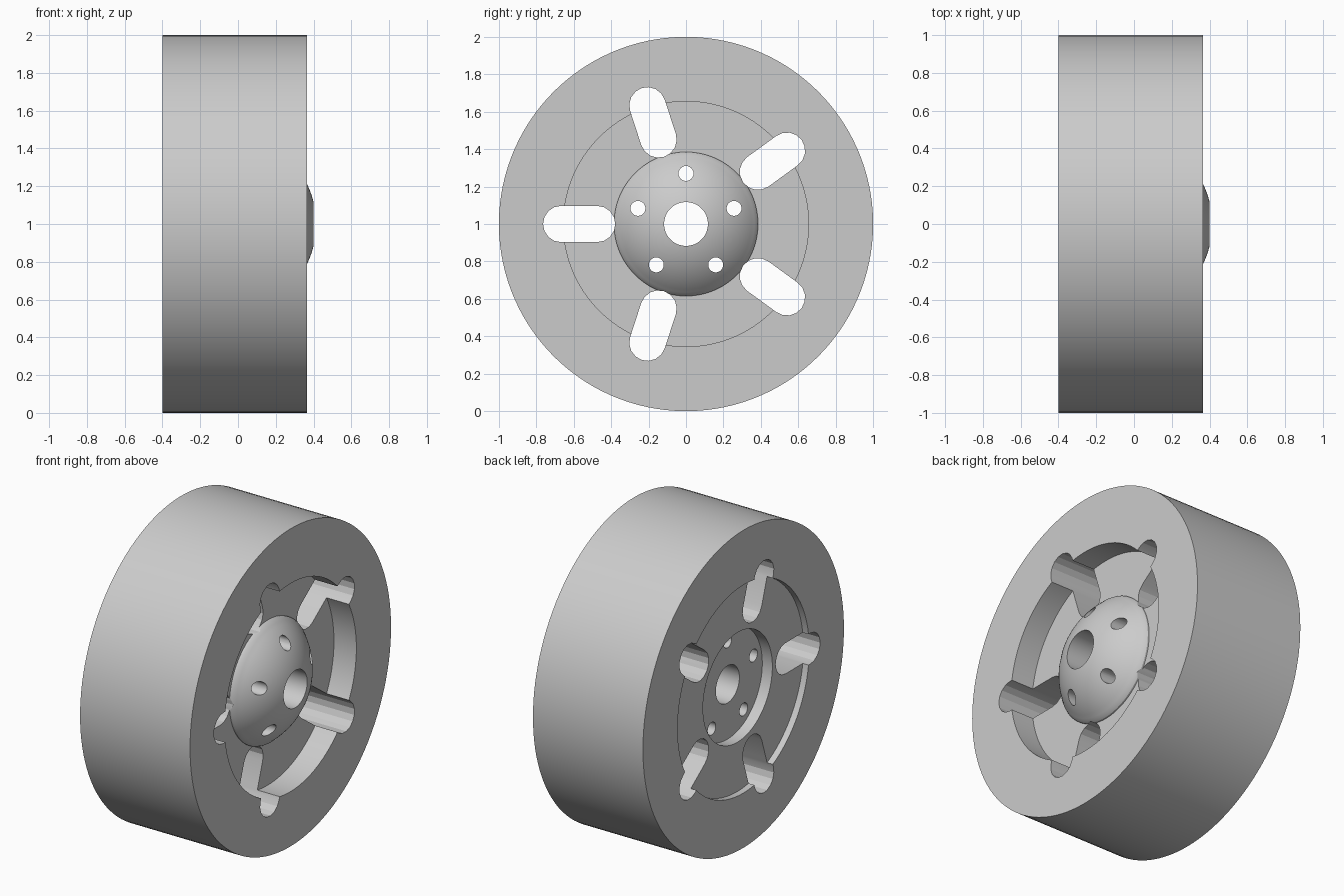
import bpy, bmesh, math
from mathutils import Matrix, Vector

cube = bpy.data.objects.get("Cube")
if cube:
    bpy.data.objects.remove(cube, do_unlink=True)

grey = bpy.data.materials.new("light_grey")
grey.use_nodes = True
grey.diffuse_color = (0.6, 0.6, 0.6, 1)
grey.node_tree.nodes["Principled BSDF"].inputs["Base Color"].default_value = (0.6, 0.6, 0.6, 1)

AXLE_Z = 1.0
FRONT, BACK = 0.366, -0.40      # side faces of the tread
FLOOR_F, FLOOR_B = 0.21, -0.36  # web faces inside the recesses
HUB_B = -0.29                   # floor of the hub pocket
RECESS, HUB, POCKET, BORE = 0.655, 0.385, 0.345, 0.117
DOME_R = 0.48


def make_object(name, bm):
    bmesh.ops.recalc_face_normals(bm, faces=bm.faces)
    mesh = bpy.data.meshes.new(name)
    bm.to_mesh(mesh)
    bm.free()
    mesh.materials.append(grey)
    obj = bpy.data.objects.new(name, mesh)
    obj.location.z = AXLE_Z
    bpy.context.collection.objects.link(obj)
    return obj


def lathe(name, profile, sides):
    """Spin a closed (x, radius) profile about the x axis."""
    bm = bmesh.new()
    rings = []
    for i in range(sides):
        a = math.tau * i / sides
        rings.append([bm.verts.new((x, r * math.cos(a), r * math.sin(a))) for x, r in profile])
    n = len(profile)
    for i in range(sides):
        p, q = rings[i], rings[(i + 1) % sides]
        for j in range(n):
            k = (j + 1) % n
            bm.faces.new((p[j], p[k], q[k], q[j]))
    return make_object(name, bm)


def cutters(name, inner, outer, radius, start, half_sides):
    """Five through-cutters around the axle: capsules, or cylinders if inner == outer."""
    bm = bmesh.new()
    steps = half_sides + (1 if outer > inner else 0)
    for k in range(5):
        turn = Matrix.Rotation(math.radians(start + 72 * k), 4, 'X')
        outline = []
        for end, base in ((outer, -math.pi / 2), (inner, math.pi / 2)):
            for i in range(steps):
                a = base + math.pi * i / half_sides
                outline.append((end + radius * math.cos(a), radius * math.sin(a)))
        low, high = ([bm.verts.new(turn @ Vector((x, u, v))) for u, v in outline]
                     for x in (-0.6, 0.6))
        bm.faces.new(low)
        bm.faces.new(high)
        for i in range(len(outline)):
            j = (i + 1) % len(outline)
            bm.faces.new((low[i], low[j], high[j], high[i]))
    obj = make_object(name, bm)
    obj.hide_render = True
    return obj


# Domed hub face, from the bore out to a rounded shoulder
top = 0.40 - math.sqrt(DOME_R ** 2 - BORE ** 2)
dome = []
for i in range(17):
    r = BORE + (0.365 - BORE) * i / 16
    dome.append((top + math.sqrt(DOME_R ** 2 - r * r), r))
dome += [(dome[-1][0] - 0.012, 0.377), (dome[-1][0] - 0.026, HUB)]

# Wheel body: tread, side faces, recesses, web and hub in one section
profile = dome + [
    (FLOOR_F, HUB), (FLOOR_F, RECESS), (FRONT, RECESS), (FRONT, 1), (BACK, 1),
    (BACK, RECESS), (FLOOR_B, RECESS), (FLOOR_B, POCKET), (HUB_B, POCKET), (HUB_B, BORE)]
wheel = lathe("wheel", profile, 120)

# Five slots and five bolt holes cut right through
for cutter in (cutters("slot_cutter", 0.475, 0.667, 0.097, 180, 8),
               cutters("bolt_hole_cutter", 0.27, 0.27, 0.04, 90, 12)):
    mod = wheel.modifiers.new(cutter.name, 'BOOLEAN')
    mod.operation = 'DIFFERENCE'
    mod.solver = 'EXACT'
    mod.object = cutter
    bpy.context.view_layer.objects.active = wheel
    bpy.ops.object.modifier_apply(modifier=mod.name)
    bpy.data.objects.remove(cutter, do_unlink=True)

# Smooth the round surfaces, keep the cut edges crisp
for obj in bpy.context.selected_objects:
    obj.select_set(False)
wheel.select_set(True)
bpy.context.view_layer.objects.active = wheel
bpy.ops.object.shade_smooth_by_angle(angle=math.radians(20))
